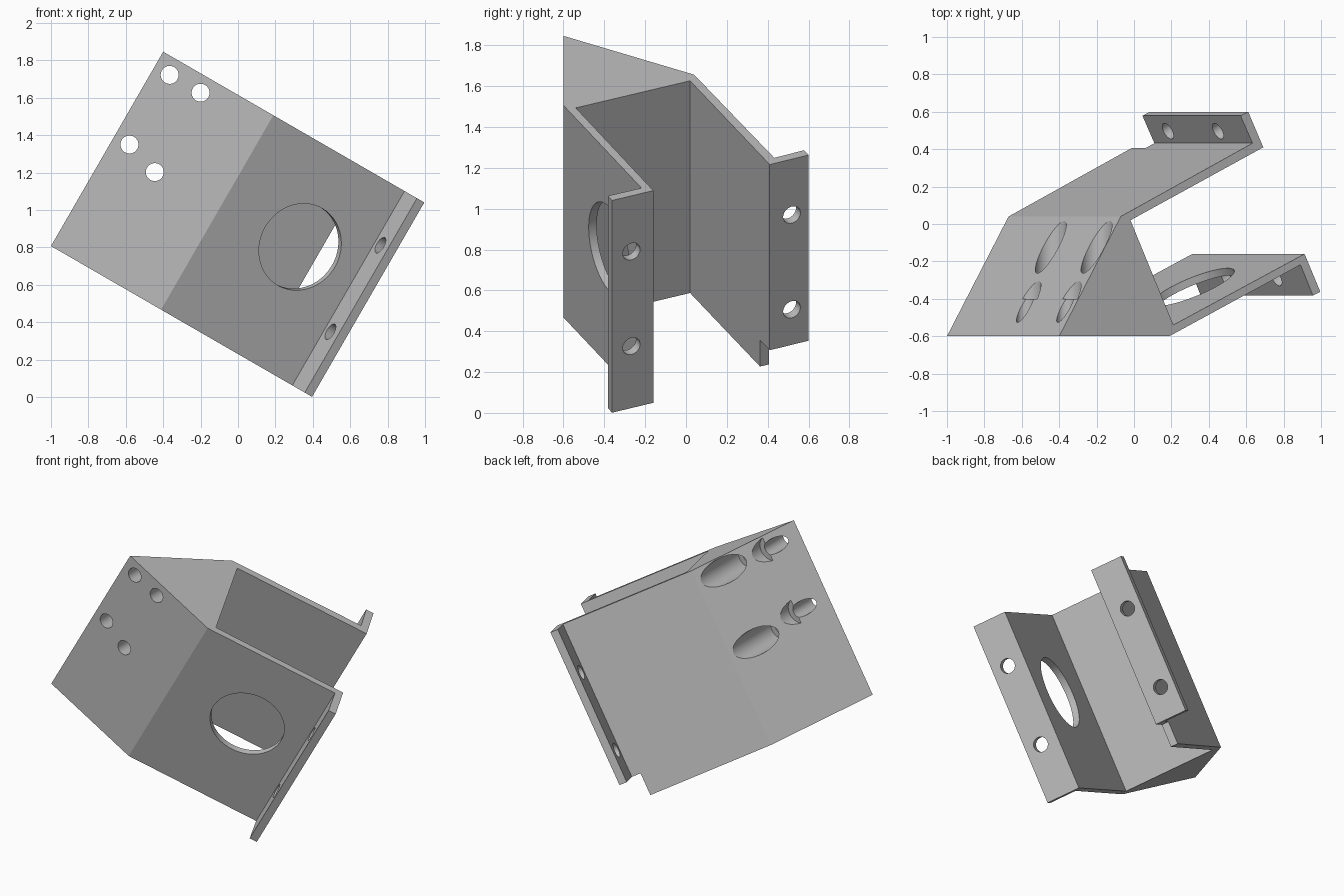
import bpy, bmesh, math
from mathutils import Matrix, Vector

cube = bpy.data.objects.get("Cube")
if cube:
    bpy.data.objects.remove(cube, do_unlink=True)

# Working frame: x along the bracket, y through it, z across its width
WIDTH = 1.2
TILT = Matrix.Translation((-1, 0, 0.807)) @ Matrix.Rotation(math.radians(30), 4, 'Y')
PLATE = Vector((0.903, 0.43, 0))
NORMAL = Vector((-0.43, 0.903, 0))


def add_object(name, bm):
    bmesh.ops.recalc_face_normals(bm, faces=bm.faces)
    mesh = bpy.data.meshes.new(name)
    bm.to_mesh(mesh)
    bm.free()
    obj = bpy.data.objects.new(name, mesh)
    bpy.context.collection.objects.link(obj)
    obj.matrix_world = TILT
    return obj


def prism(name, profile, low, high):
    bm = bmesh.new()
    face = bm.faces.new([bm.verts.new((x, y, low)) for x, y in profile])
    side = bmesh.ops.extrude_face_region(bm, geom=[face])["geom"]
    moved = [v for v in side if isinstance(v, bmesh.types.BMVert)]
    bmesh.ops.translate(bm, vec=(0, 0, high - low), verts=moved)
    return add_object(name, bm)


def cylinder(name, centre, axis, radius, depth, segments=48):
    bm = bmesh.new()
    turn = Vector(axis).to_track_quat('Z', 'Y').to_matrix().to_4x4()
    bmesh.ops.create_cone(bm, cap_ends=True, segments=segments, radius1=radius,
                          radius2=radius, depth=depth,
                          matrix=Matrix.Translation(centre) @ turn)
    return add_object(name, bm)


# Solid wedge with two parallel plates, each ending in a bent flange
bracket = prism("angled_bracket", [
    (0, -0.6), (0.68, -0.6), (1.49, -0.218), (1.567, -0.383), (1.612, -0.362),
    (1.515, -0.16), (0.705, -0.54), (0.44, 0.02), (1.26, 0.41), (1.167, 0.6),
    (1.12, 0.579), (1.194, 0.432), (0.38, 0.04)], 0, WIDTH)

# Relief notch at the lower end of the rear flange
cutters = [prism("notch_cutter", [(1.18, 0.32), (1.5, 0.47), (1.3, 0.86), (1.0, 0.7)],
                 -0.1, 0.15)]

# Large opening in the front plate
cutters.append(cylinder("opening_cutter", (1.155, -0.373, 0.662), NORMAL, 0.237, 0.3, 96))

# Bolt holes in both flanges
for x, y in ((1.55, -0.275), (1.19, 0.51)):
    for across in (0.35, 0.885):
        cutters.append(cylinder("flange_hole_cutter", (x, y, across), PLATE, 0.047, 0.2))

# Counterbored holes through the wedge
for x, across in ((0.092, 1.11), (0.283, 1.11), (0.092, 0.68), (0.283, 0.62)):
    cutters.append(cylinder("wedge_hole_cutter", (x, -0.3, across), (0, 1, 0), 0.048, 1.0))
    cutters.append(cylinder("counterbore_cutter", (x, 0, across), (0, 1, 0), 0.083, 0.8))

for cutter in cutters:
    cutter.hide_render = True
    mod = bracket.modifiers.new(cutter.name, 'BOOLEAN')
    mod.operation = 'DIFFERENCE'
    mod.solver = 'EXACT'
    mod.object = cutter

# Bake the cuts and drop the cutters
bpy.context.view_layer.update()
graph = bpy.context.evaluated_depsgraph_get()
result = bpy.data.meshes.new_from_object(bracket.evaluated_get(graph))
bracket.modifiers.clear()
bracket.data = result
for cutter in cutters:
    bpy.data.objects.remove(cutter, do_unlink=True)

# Plain grey finish
grey = bpy.data.materials.new("plain_grey")
grey.use_nodes = True
colour = (0.5, 0.5, 0.5, 1)
grey.diffuse_color = colour
grey.node_tree.nodes["Principled BSDF"].inputs["Base Color"].default_value = colour
result.materials.clear()
result.materials.append(grey)

bpy.ops.object.select_all(action='DESELECT')
bracket.select_set(True)
bpy.context.view_layer.objects.active = bracket
bpy.ops.object.shade_smooth_by_angle(angle=math.radians(25))
